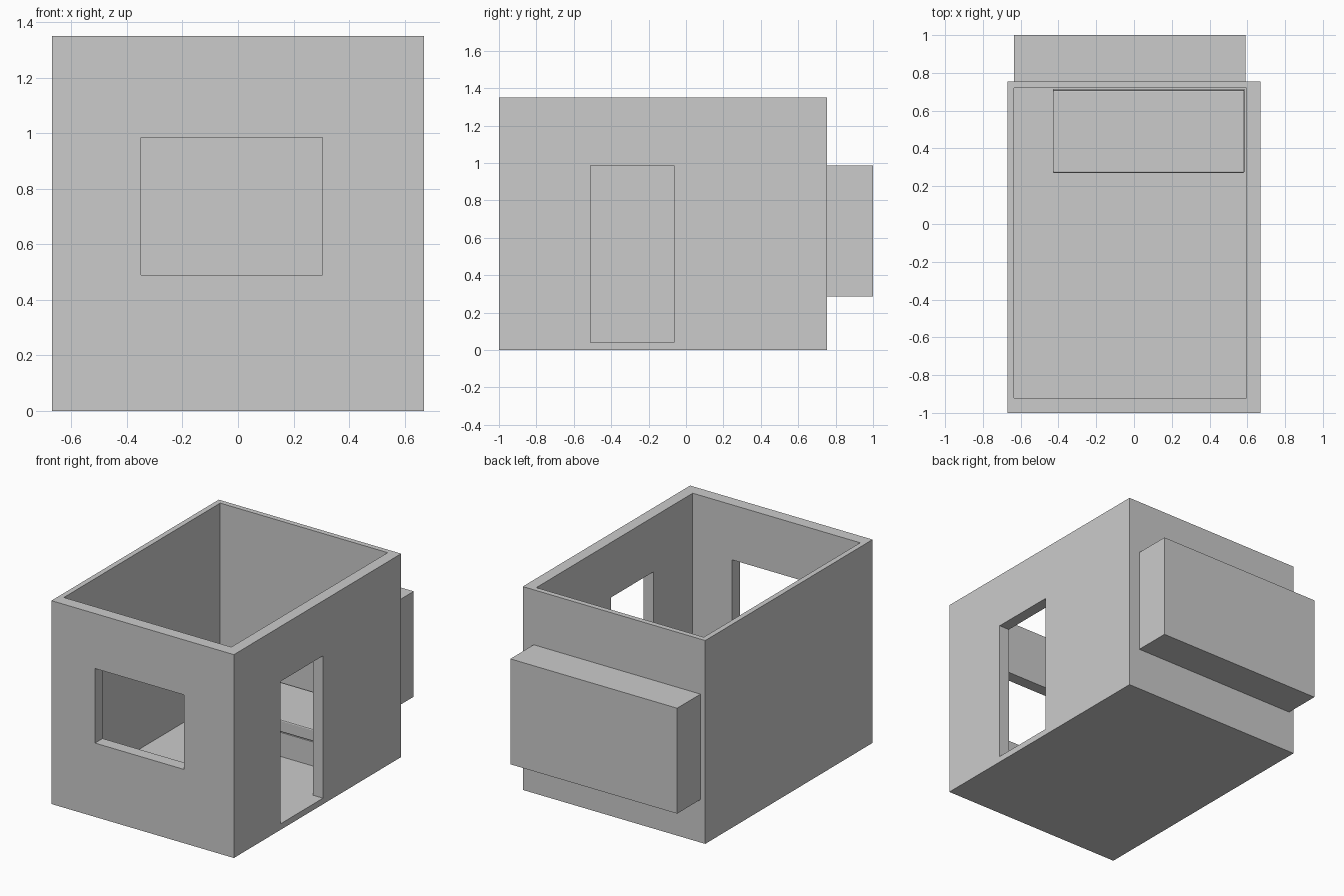
import bpy

if "Cube" in bpy.data.objects:
    bpy.data.objects.remove(bpy.data.objects["Cube"])


def box(name, x, y, z):
    """Axis-aligned box from (min, max) ranges."""
    bpy.ops.mesh.primitive_cube_add(size=1, location=[(a + b) / 2 for a, b in (x, y, z)])
    ob = bpy.context.object
    ob.name = name
    ob.scale = [b - a for a, b in (x, y, z)]
    bpy.ops.object.transform_apply(location=False, rotation=False, scale=True)
    return ob


def cut(target, cutter):
    """Subtract cutter from target and remove it."""
    mod = target.modifiers.new("cut", 'BOOLEAN')
    mod.operation = 'DIFFERENCE'
    mod.solver = 'EXACT'
    mod.object = cutter
    bpy.context.view_layer.objects.active = target
    bpy.ops.object.modifier_apply(modifier=mod.name)
    bpy.data.objects.remove(cutter)


def bevel(ob, width, segments):
    mod = ob.modifiers.new("bevel", 'BEVEL')
    mod.width = width
    mod.segments = segments


# Room shell: open top, window in front, doorway on the right
room = box("room_walls", (-0.67, 0.67), (-1.0, 0.755), (0, 1.35))
cut(room, box("interior", (-0.635, 0.595), (-0.92, 0.72), (0.04, 1.6)))
cut(room, box("window_opening", (-0.35, 0.305), (-1.2, -0.8), (0.49, 0.985)))
cut(room, box("door_opening", (0.5, 0.9), (-0.51, -0.065), (0.04, 0.985)))

# Box projecting from the back wall
box("back_box", (-0.635, 0.59), (0.755, 1.0), (0.285, 0.985))

# Low bed along the back wall: base and mattress
box("bed_base", (-0.43, 0.585), (0.275, 0.715), (0.04, 0.2))
mattress = box("bed_mattress", (-0.43, 0.585), (0.27, 0.71), (0.205, 0.287))
bevel(mattress, 0.008, 2)
